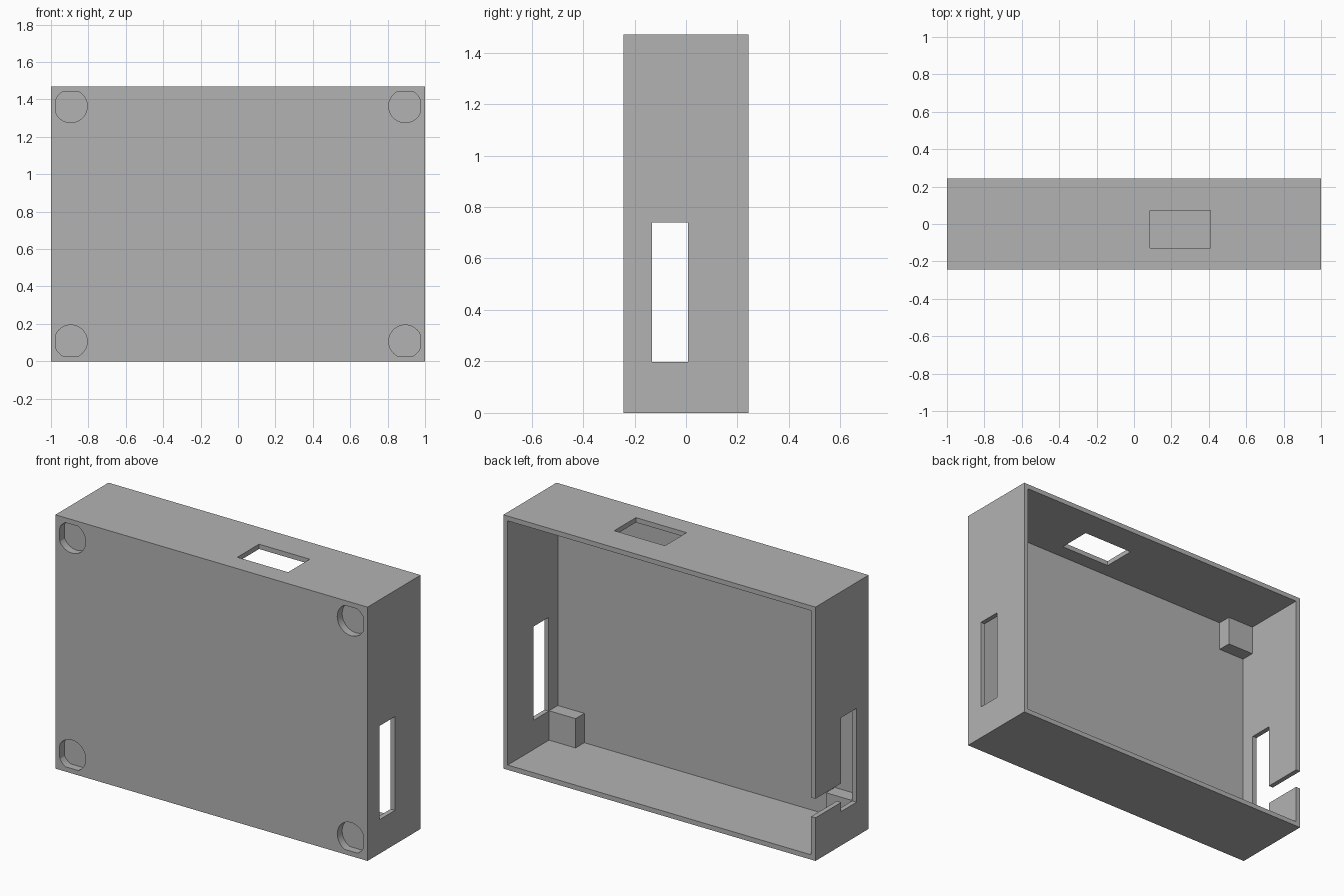
import bpy
import bmesh
from math import cos, sin, tau

if "Cube" in bpy.data.objects:
    bpy.data.objects.remove(bpy.data.objects["Cube"])

W, D, H = 1.0, 0.243, 1.47     # half width, half depth, height
T = 0.028                      # wall thickness
POST = 0.17                    # corner post size
POST_BACK = -D + T + 0.08      # depth the posts reach to
POCKET_R, POCKET_DEPTH = 0.088, 0.045
POCKET_IN = 0.106              # pocket centre distance from the outer edges

grey = bpy.data.materials.new("Plain grey")
grey.use_nodes = True
colour = (0.45, 0.45, 0.45, 1)
grey.diffuse_color = colour
grey.node_tree.nodes["Principled BSDF"].inputs["Base Color"].default_value = colour


def make(name, bm):
    bmesh.ops.recalc_face_normals(bm, faces=bm.faces)
    mesh = bpy.data.meshes.new(name)
    bm.to_mesh(mesh)
    bm.free()
    mesh.materials.append(grey)
    obj = bpy.data.objects.new(name, mesh)
    bpy.context.collection.objects.link(obj)
    return obj


def box(name, xs, ys, zs):
    bm = bmesh.new()
    bmesh.ops.create_cube(bm, size=1)
    for v in bm.verts:
        v.co = [r[0] if c < 0 else r[1] for c, r in zip(v.co, (xs, ys, zs))]
    return make(name, bm)


def pocket(name, sx, top):
    """Round pocket with its two outer sides flattened along the inner walls."""
    bm = bmesh.new()
    limit = POCKET_IN - T
    ring = []
    for i in range(64):
        a = tau * i / 64
        x = W - POCKET_IN + min(POCKET_R * cos(a), limit)
        z = H - POCKET_IN + min(POCKET_R * sin(a), limit)
        ring.append(bm.verts.new((sx * x, -D - 0.05, z if top else H - z)))
    face = bm.faces.new(ring)
    out = bmesh.ops.extrude_face_region(bm, geom=[face])["geom"]
    verts = [g for g in out if isinstance(g, bmesh.types.BMVert)]
    bmesh.ops.translate(bm, verts=verts, vec=(0, 0.05 + POCKET_DEPTH, 0))
    return make(name, bm)


def combine(target, other, operation):
    mod = target.modifiers.new(other.name, "BOOLEAN")
    mod.operation = operation
    mod.solver = "EXACT"
    mod.object = other
    bpy.context.view_layer.objects.active = target
    bpy.ops.object.modifier_apply(modifier=mod.name)
    bpy.data.objects.remove(other)


# Open-backed case
case = box("case", (-W, W), (-D, D), (0, H))
combine(case, box("cavity", (T - W, W - T), (T - D, D + 0.1), (T, H - T)), "DIFFERENCE")

# Corner posts, sunk a little into the walls, each with a pocket in the front
corners = [(sx, top) for sx in (-1, 1) for top in (False, True)]
for sx, top in corners:
    xs = sorted((sx * (W - T / 2), sx * (W - T - POST)))
    zs = (H - T - POST, H - T / 2) if top else (T / 2, T + POST)
    combine(case, box("post", xs, (-D + T / 2, POST_BACK), zs), "UNION")
for sx, top in corners:
    combine(case, pocket("pocket", sx, top), "DIFFERENCE")

# Side slots, cable notch to the back edge, and top window
cuts = [
    ("side_slot", (W - T - 0.01, W + 0.1), (-0.132, 0.008), (0.197, 0.74)),
    ("far_slot", (-W - 0.1, T - W + 0.01), (-0.132, 0.008), (0.197, 0.74)),
    ("cable_notch", (-W - 0.1, T - W + 0.01), (-0.02, D + 0.1), (0.25, 0.36)),
    ("top_window", (0.085, 0.41), (-0.127, 0.071), (H - T - 0.01, H + 0.1)),
]
for cut in cuts:
    combine(case, box(*cut), "DIFFERENCE")
